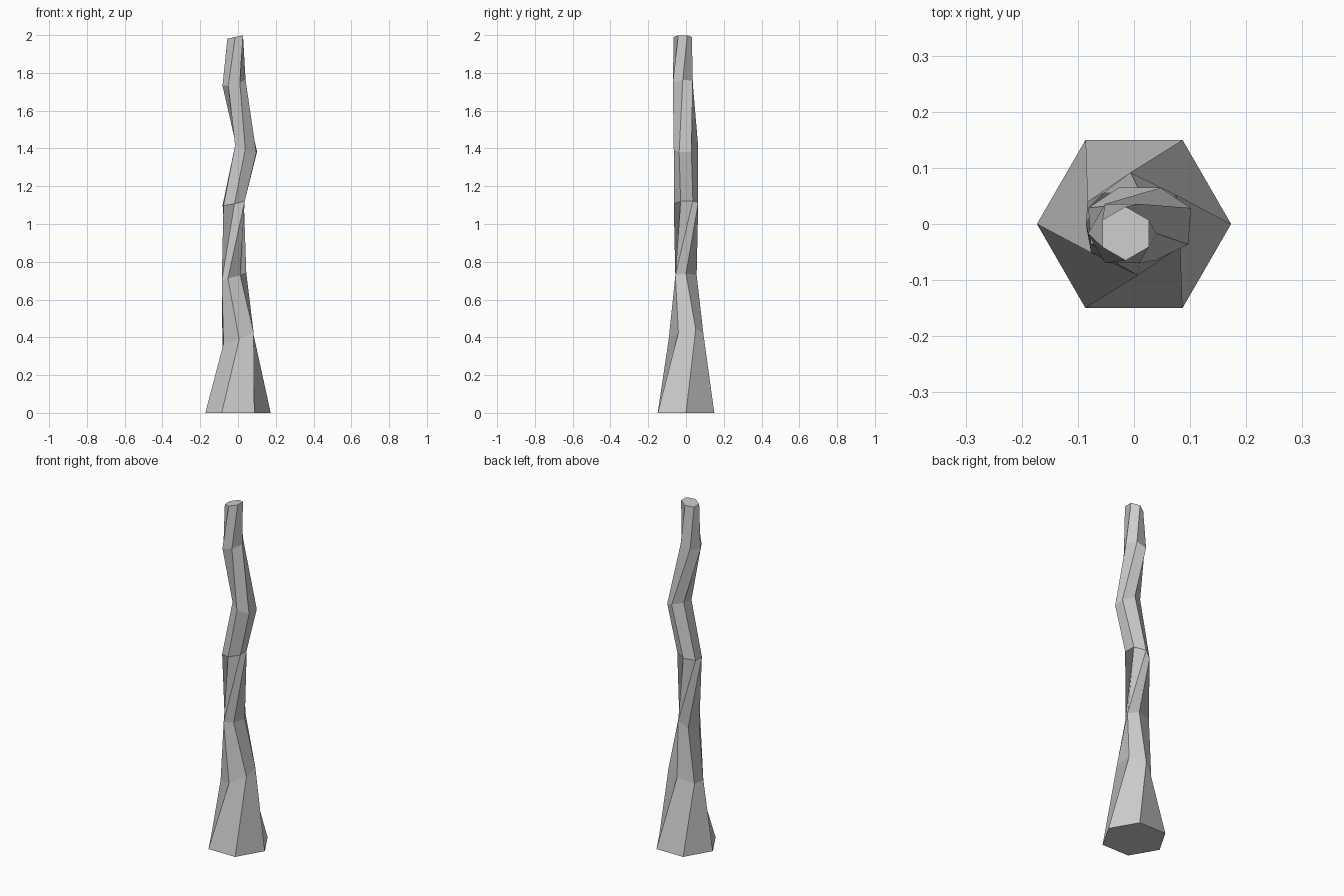
import bpy, bmesh, math

if "Cube" in bpy.data.objects:
    bpy.data.objects.remove(bpy.data.objects["Cube"])

SIDES = 6
# ring: centre x, y, z, radius, angle of first corner, slope of z in x, slope in y
RINGS = [
    (0.0, 0.0, 0.0, 0.173, 0, 0.0, 0.0),
    (0.0, 0.0, 0.405, 0.092, 34, 0.35, 0.2),
    (-0.021, 0.0, 0.72, 0.065, 0, 0.28, 0.0),
    (-0.023, 0.0, 1.11, 0.065, 94, 0.2, 0.05),
    (0.043, 0.0, 1.40, 0.065, 86, -0.33, 0.1),
    (-0.021, -0.017, 1.747, 0.061, 120, 0.25, 0.1),
    (-0.015, -0.017, 1.99, 0.048, 150, 0.22, 0.0),
]


def add_ring(bm, cx, cy, cz, r, angle, sx, sy):
    verts = []
    for i in range(SIDES):
        a = math.radians(angle + i * 360 / SIDES)
        dx, dy = r * math.cos(a), r * math.sin(a)
        verts.append(bm.verts.new((cx + dx, cy + dy, cz + sx * dx + sy * dy)))
    return verts


# Twisted, tapering trunk lofted through tilted hexagons
bm = bmesh.new()
rings = [add_ring(bm, *r) for r in RINGS]
for low, high in zip(rings, rings[1:]):
    for i in range(SIDES):
        j = (i + 1) % SIDES
        # split along the inward diagonal so the twist pinches the waist
        bm.faces.new((low[i], low[j], high[j], high[i]))

# End caps
bm.faces.new(rings[0][::-1])
bm.faces.new(rings[-1])

mesh = bpy.data.meshes.new("trunk")
bm.to_mesh(mesh)
bm.free()
trunk = bpy.data.objects.new("trunk", mesh)
bpy.context.collection.objects.link(trunk)
